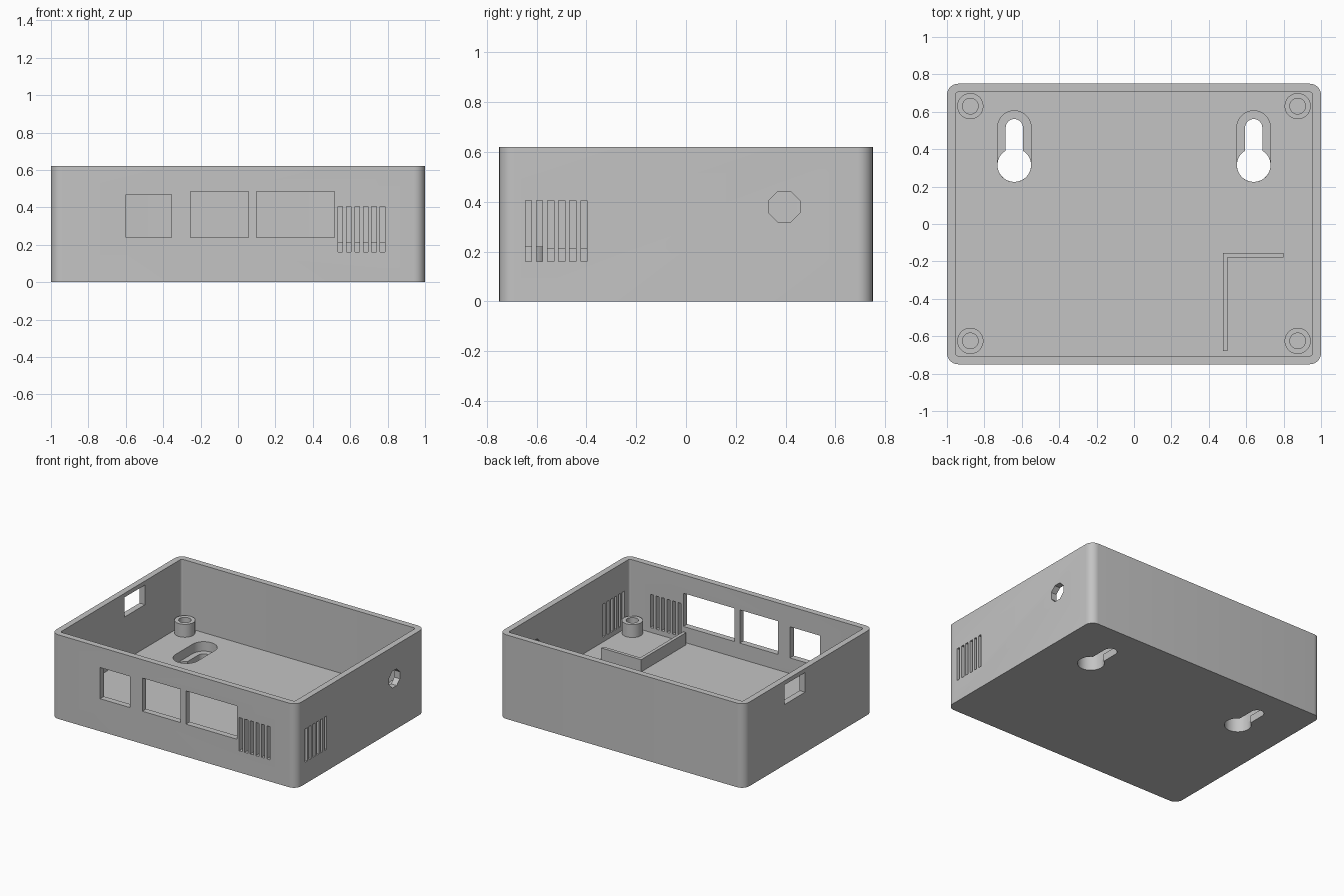
import bpy, bmesh
from math import pi, cos, sin, radians
from mathutils import Matrix, Vector

cube = bpy.data.objects.get("Cube")
if cube:
    bpy.data.objects.remove(cube, do_unlink=True)

grey = bpy.data.materials.new("plain grey")
grey.use_nodes = True
GREY = (0.55, 0.55, 0.55, 1)
grey.diffuse_color = GREY
grey.node_tree.nodes["Principled BSDF"].inputs["Base Color"].default_value = GREY

WALL, FLOOR, TOP = 0.045, 0.125, 0.62
POST_TOP, RIB_TOP, SHELF = 0.22, 0.215, 0.055


def prism(name, outline, z0, z1):
    """Extrude a flat outline from z0 to z1."""
    bm = bmesh.new()
    face = bm.faces.new([bm.verts.new((x, y, z0)) for x, y in outline])
    up = bmesh.ops.extrude_face_region(bm, geom=[face])["geom"]
    bmesh.ops.translate(bm, vec=(0, 0, z1 - z0),
                        verts=[v for v in up if isinstance(v, bmesh.types.BMVert)])
    bmesh.ops.recalc_face_normals(bm, faces=bm.faces)
    mesh = bpy.data.meshes.new(name)
    bm.to_mesh(mesh)
    bm.free()
    mesh.materials.append(grey)
    obj = bpy.data.objects.new(name, mesh)
    bpy.context.collection.objects.link(obj)
    return obj


def arc(cx, cy, r, start, sweep, steps):
    return [(cx + r * cos(start + sweep * i / steps),
             cy + r * sin(start + sweep * i / steps)) for i in range(steps + 1)]


def rounded_rect(hx, hy, r):
    pts = []
    for i, (sx, sy) in enumerate([(1, 1), (-1, 1), (-1, -1), (1, -1)]):
        pts += arc(sx * (hx - r), sy * (hy - r), r, i * pi / 2, pi / 2, 8)
    return pts


def circle(cx, cy, r, steps=32):
    return arc(cx, cy, r, pi / steps, 2 * pi, steps)[:-1]


def stadium(cx, y0, y1, r):
    """Upright slot between two arc centres."""
    return arc(cx, y1, r, 0, pi, 16) + arc(cx, y0, r, pi, pi, 16)


def box(name, x0, x1, y0, y1, z0, z1):
    return prism(name, [(x0, y0), (x1, y0), (x1, y1), (x0, y1)], z0, z1)


def cut(target, cutter):
    cutter.hide_render = True
    mod = target.modifiers.new("cut", "BOOLEAN")
    mod.operation, mod.solver, mod.object = "DIFFERENCE", "EXACT", cutter
    bpy.context.view_layer.objects.active = target
    bpy.ops.object.modifier_apply(modifier=mod.name)
    bpy.data.objects.remove(cutter, do_unlink=True)


def smooth(obj):
    bpy.ops.object.select_all(action="DESELECT")
    obj.select_set(True)
    bpy.context.view_layer.objects.active = obj
    bpy.ops.object.shade_smooth_by_angle(angle=radians(30))


# Open tray with rounded corners
case = prism("case_tray", rounded_rect(1, 0.75, 0.06), 0, TOP)
cut(case, prism("cavity", rounded_rect(1 - WALL, 0.75 - WALL, 0.015), FLOOR, 1))

# Port windows in the front wall
for x0, x1, top in [(-0.6, -0.355, 0.47), (-0.255, 0.055, 0.485), (0.1, 0.515, 0.485)]:
    cut(case, box("port", x0, x1, -0.8, -0.69, 0.24, top))

# Vent slots at the front left corner, on both walls
for i in range(6):
    x, y = 0.535 + 0.045 * i, -0.645 + 0.0445 * i
    cut(case, box("front_vent", x, x + 0.025, -0.8, -0.69, 0.16, 0.405))
    cut(case, box("side_vent", 0.94, 1.1, y, y + 0.025, 0.16, 0.405))

# Window high in the right wall
cut(case, box("side_port", -1.1, -0.94, 0.04, 0.28, 0.445, 0.59))

# Octagonal cable hole in the left wall
hole = prism("cable_hole", circle(0, 0, 0.067, 8), -0.1, 0.1)
hole.data.transform(Matrix.Translation(Vector((1, 0.395, 0.38))) @ Matrix.Rotation(pi / 2, 4, "Y"))
cut(case, hole)

# Keyhole hangers: wide pocket above, round hole and narrow slot below
for x in (-0.64, 0.64):
    cut(case, prism("pocket", stadium(x, 0.315, 0.515, 0.09), SHELF, 0.2))
    cut(case, prism("slot", stadium(x, 0.315, 0.515, 0.046), -0.1, 0.09))
    cut(case, prism("head_hole", circle(x, 0.315, 0.09), -0.1, 0.09))
smooth(case)

# Hollow screw posts in the corners
for side, x in (("right", -0.875), ("left", 0.875)):
    for end, y in (("front", -0.625), ("back", 0.63)):
        post = prism(f"{end}_{side}_post", circle(x, y, 0.07), FLOOR - 0.01, POST_TOP)
        cut(post, prism("bore", circle(x, y, 0.042), FLOOR, 1))
        smooth(post)

# L-shaped rib on the floor
prism("corner_rib", [(0.475, -0.68), (0.5, -0.68), (0.5, -0.18), (0.8, -0.18),
                     (0.8, -0.155), (0.475, -0.155)], FLOOR - 0.01, RIB_TOP)
